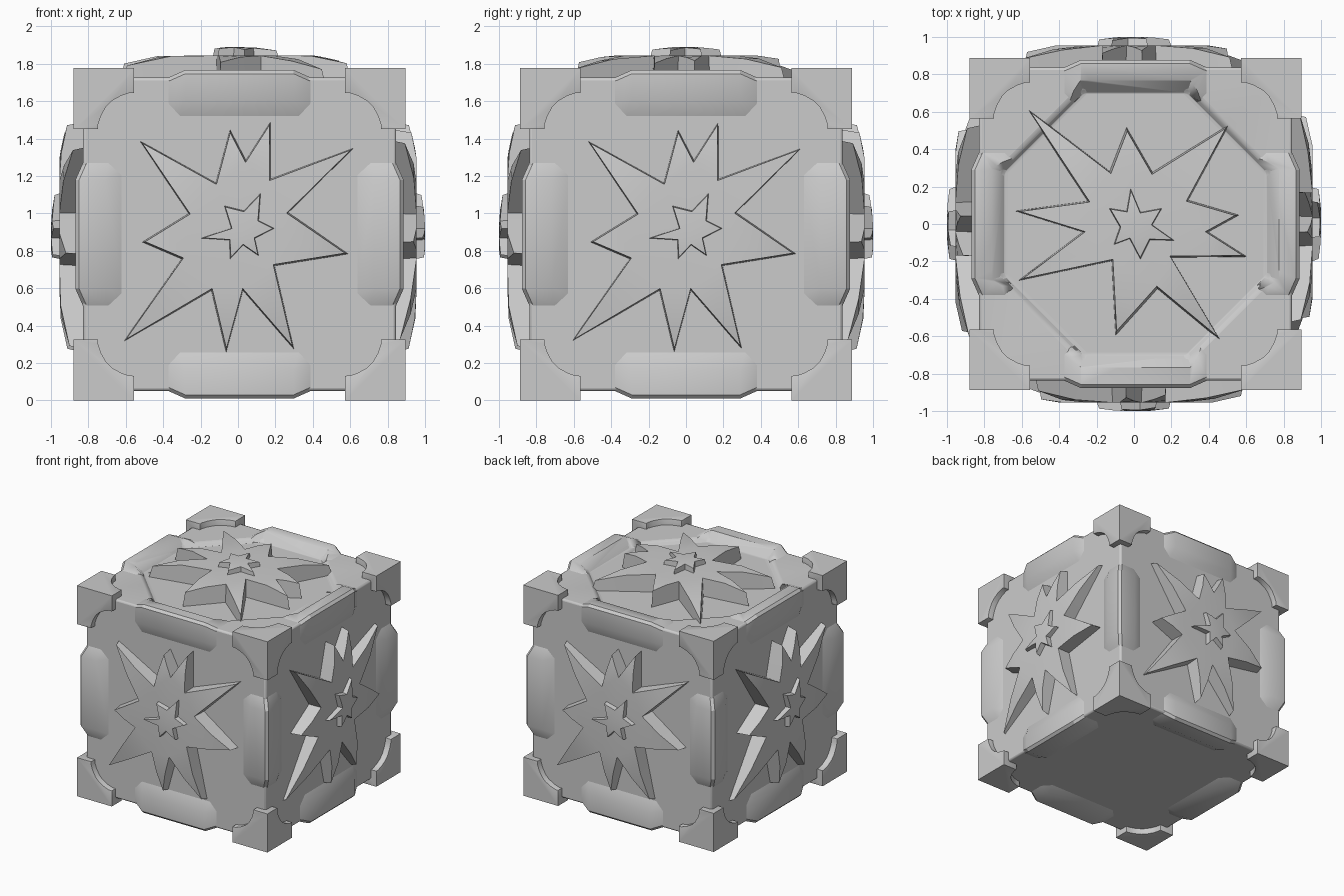
import bpy, bmesh, math
from mathutils import Vector, Matrix, Quaternion

if "Cube" in bpy.data.objects:
    bpy.data.objects.remove(bpy.data.objects["Cube"])

C = Vector((0.008, 0, 0.888))      # cube centre
FACE, PAD, OUT = 0.838, 0.878, 0.888  # half sizes: faces, edge pads, corner guards


def finish(name, bm, matrix, angle=30):
    bmesh.ops.recalc_face_normals(bm, faces=bm.faces[:])
    me = bpy.data.meshes.new(name)
    bm.to_mesh(me)
    bm.free()
    ob = bpy.data.objects.new(name, me)
    bpy.context.collection.objects.link(ob)
    ob.matrix_world = matrix
    bpy.ops.object.select_all(action='DESELECT')
    bpy.context.view_layer.objects.active = ob
    ob.select_set(True)
    bpy.ops.object.shade_smooth_by_angle(angle=math.radians(angle))
    return ob


def hull(bm, pts):
    vs = [bm.verts.new(p) for p in pts]
    bmesh.ops.convex_hull(bm, input=vs)


def modifier(ob, kind, **props):
    m = ob.modifiers.new(kind.lower(), kind)
    for k, v in props.items():
        setattr(m, k, v)
    return m


def cut(ob, cutter):
    cutter.hide_render = True
    cutter.hide_viewport = True
    modifier(ob, 'BOOLEAN', operation='DIFFERENCE', object=cutter, solver='EXACT')


def bevel(ob, width, segments=2):
    modifier(ob, 'BEVEL', width=width, segments=segments, limit_method='ANGLE',
             angle_limit=math.radians(30))


AT = Matrix.Translation(C)

# Octagonal recess cutter for the top
bm = bmesh.new()
pts = []
for a, b, h in ((0.70, 0.275, 0.808), (0.775, 0.30, 0.885), (0.775, 0.30, 1.0)):
    for sx in (-1, 1):
        for sy in (-1, 1):
            pts += [(sx * a, sy * b, h), (sx * b, sy * a, h)]
hull(bm, pts)
recess = finish("recess_cutter", bm, AT)

# Cube body
bm = bmesh.new()
bmesh.ops.create_cube(bm, size=2 * FACE)
body = finish("cube_body", bm, AT)
cut(body, recess)
bevel(body, 0.015)

# Raised pads in the middle of all twelve edges
bm = bmesh.new()
for axis in range(3):
    for s1 in (-1, 1):
        for s2 in (-1, 1):
            pts = []
            e = PAD - 0.02
            for t, prof in ((0.29, ((PAD, e), (e, PAD), (PAD, 0.72), (0.72, PAD))),
                            (0.38, ((FACE, FACE - .02), (FACE - .02, FACE),
                                    (FACE, 0.70), (0.70, FACE))),
                            (0.32, ((FACE - .005, 0.62), (0.62, FACE - .005)))):
                for u, v in prof:
                    for st in (-1, 1):
                        p = [0, 0, 0]
                        p[axis] = st * t
                        p[(axis + 1) % 3] = s1 * u
                        p[(axis + 2) % 3] = s2 * v
                        pts.append(p)
            hull(bm, pts)
pads = finish("edge_pads", bm, AT, 32)
cut(pads, recess)

# Corner guards: a cube with the scalloped inner corner cut away on three faces
L = 0.325
bm = bmesh.new()
bmesh.ops.create_cube(bm, size=L)
bmesh.ops.translate(bm, verts=bm.verts[:], vec=[OUT - L / 2] * 3)
guards = finish("corner_guards", bm, AT)
scallop = [(0.40, 0.13), (0.30, 0.132), (0.255, 0.147), (0.205, 0.175),
           (0.175, 0.205), (0.147, 0.255), (0.132, 0.30), (0.13, 0.40), (0.40, 0.40)]
for axis in range(3):
    bm = bmesh.new()
    rings = []
    for t in (0.4, 1.0):
        ring = []
        for a, b in scallop:
            p = [0, 0, 0]
            p[axis], p[(axis + 1) % 3], p[(axis + 2) % 3] = t, OUT - a, OUT - b
            ring.append(bm.verts.new(p))
        bm.faces.new(ring)
        rings.append(ring)
    n = len(scallop)
    for i in range(n):
        j = (i + 1) % n
        bm.faces.new((rings[0][i], rings[0][j], rings[1][j], rings[1][i]))
    cut(guards, finish("scallop_cutter", bm, AT))
bevel(guards, 0.012)
modifier(guards, 'MIRROR', use_axis=(True, True, True))


def star(name, outline, matrix, base, height, flat, slope, inset):
    """Extruded star; outline alternates tip, notch. Arms droop past radius flat."""
    bm = bmesh.new()
    pts = [Vector(p) for p in outline]
    mid = sum(pts[1::2], Vector((0, 0))) / (len(pts) // 2)
    full = []                       # tip, halfway, notch, halfway ...
    for i, p in enumerate(pts):
        full += [p, (p + pts[(i + 1) % len(pts)]) / 2]
    low, top = [], []
    for p in full:
        q = mid + (p - mid) * inset
        low.append(bm.verts.new((p.x, p.y, base)))
        top.append(bm.verts.new((q.x, q.y, height - slope * max(0, q.length - flat))))
    centre = bm.verts.new((mid.x, mid.y, height))
    n = len(full)
    for i in range(n):
        bm.faces.new((low[i], low[(i + 1) % n], top[(i + 1) % n], top[i]))
    for i in range(0, n, 4):
        a, b, c, d = top[i - 2], top[i - 1], top[i + 1], top[i + 2]
        bm.faces.new((b, top[i], c))
        bm.faces.new((a, b, c, d))
        bm.faces.new((centre, a, d))
    bm.faces.new(low[::-1])
    return finish(name, bm, matrix, 25)


side_big = [(-.535, .508), (-.12, .278), (-.043, .567), (.043, .401), (.176, .609),
            (.176, .299), (.631, .47), (.273, .117), (.599, -.107), (.198, -.171),
            (.305, -.626), (.027, -.305), (-.064, -.642), (-.144, -.305),
            (-.626, -.589), (-.305, -.134), (-.519, -.043), (-.267, .112)]
side_small = [(.123, .224), (.112, .075), (.198, .032), (.091, -.022), (.112, -.118),
              (.027, -.059), (-.043, -.134), (-.048, -.032), (-.203, -.022),
              (-.037, .032), (-.075, .155), (.032, .128)]
top_big = [(-.58, .626), (-.131, .283), (-.04, .519), (.099, .278), (.511, .535),
           (.291, .128), (.564, .048), (.398, -.043), (.607, -.176), (.2, -.18),
           (.468, -.631), (.126, -.348), (-.099, -.599), (-.12, -.198),
           (-.623, -.305), (-.275, -.043), (-.639, .07), (-.249, .123)]
top_small = [(-.019, .193), (.035, .064), (.152, .086), (.099, -.005), (.22, -.09),
             (.088, -.086), (.035, -.193), (-.024, -.08), (-.11, -.112),
             (-.077, -.016), (-.136, .086), (-.04, .07)]

# Star reliefs: four sides by rotation, plus the top
centre_z = Matrix.Translation((0, 0, C.z))
places = [("side", side_big, side_small,
           centre_z @ Matrix.Rotation(k * math.pi / 2, 4, 'Z') @ Matrix.Rotation(math.pi / 2, 4, 'X'))
          for k in range(4)]
places.append(("top", top_big, top_small, centre_z))
for label, big, small, m in places:
    star(label + "_star", big, m, 0.79, 0.955, 0.42, 0.22, 0.955)
    star(label + "_star_centre", small, m, 0.94, 1.0, 0.08, 0.12, 0.93)
